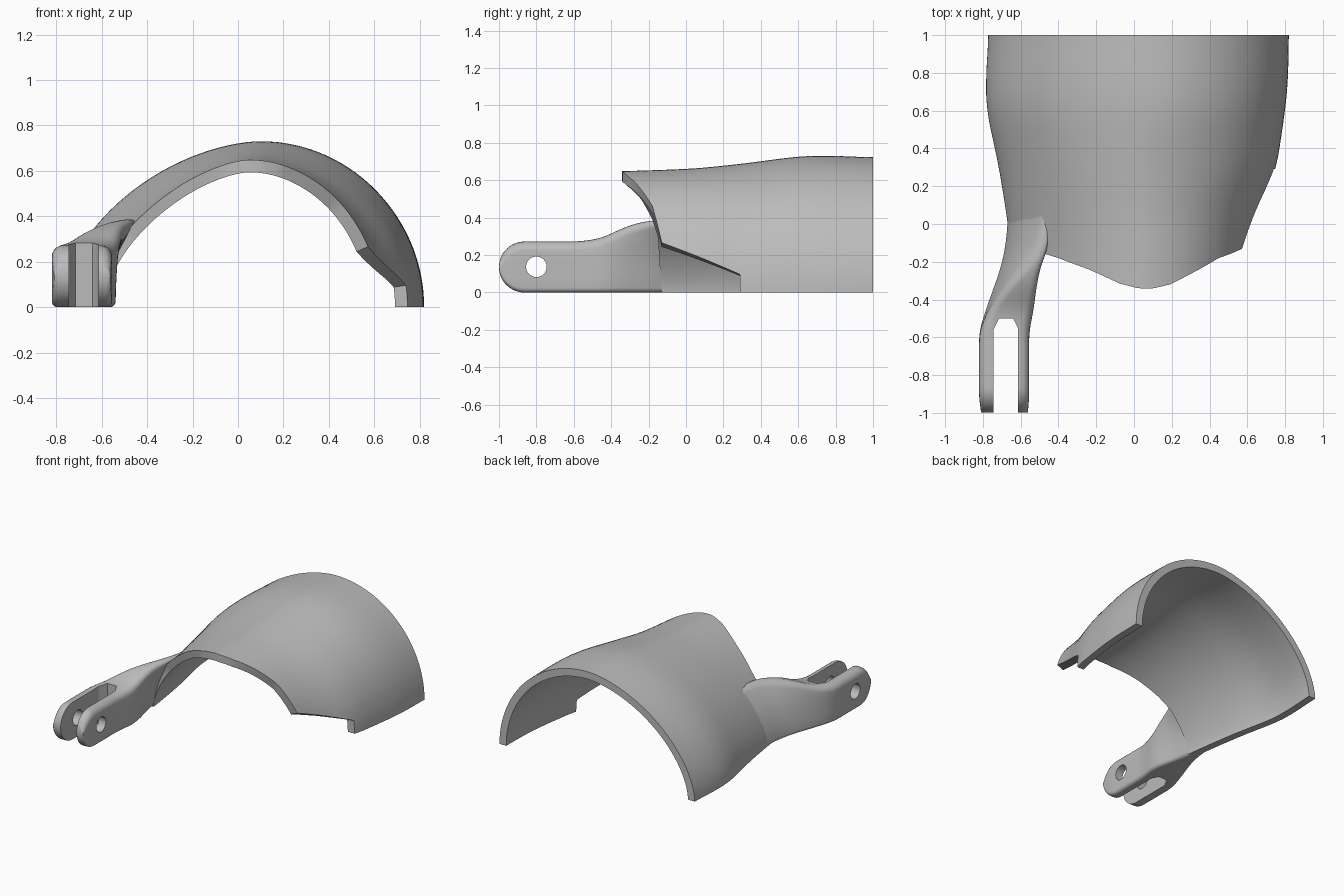
import bpy, bmesh, math
from mathutils import Matrix

cube = bpy.data.objects.get("Cube")
if cube:
    bpy.data.objects.remove(cube, do_unlink=True)

grey = bpy.data.materials.new("plain_grey")
grey.use_nodes = True
colour = (0.5, 0.5, 0.5, 1)
grey.diffuse_color = colour
grey.node_tree.nodes["Principled BSDF"].inputs["Base Color"].default_value = colour


def linear(keys, k):
    """Straight interpolation through rows of (key, values...)."""
    k = min(max(k, keys[0][0]), keys[-1][0])
    for a, b in zip(keys, keys[1:]):
        if k <= b[0]:
            f = (k - a[0]) / (b[0] - a[0])
            return [p + (q - p) * f for p, q in zip(a[1:], b[1:])]


def smooth(keys, k, width):
    """Interpolation with the corners rounded by averaging."""
    rows = [linear(keys, k + width * s / 4) for s in range(-4, 5)]
    return [sum(c) / len(rows) for c in zip(*rows)]


def finish(name, bm):
    bmesh.ops.recalc_face_normals(bm, faces=bm.faces)
    mesh = bpy.data.meshes.new(name)
    bm.to_mesh(mesh)
    bm.free()
    mesh.materials.append(grey)
    ob = bpy.data.objects.new(name, mesh)
    bpy.context.collection.objects.link(ob)
    return ob


def shade(ob, angle):
    bpy.ops.object.select_all(action='DESELECT')
    ob.select_set(True)
    bpy.context.view_layer.objects.active = ob
    bpy.ops.object.shade_smooth_by_angle(angle=math.radians(angle))


# Curved shell: y, crown x, half width on each side, height, flatness of the arm side
sections = [(-0.34, 0.05, 0.54, 0.68, 0.648, 1.25), (-0.13, 0.05, 0.57, 0.70, 0.655, 1.25),
            (0.05, 0.05, 0.61, 0.725, 0.662, 1.22), (0.3, 0.06, 0.695, 0.775, 0.688, 1.18),
            (0.6, 0.10, 0.70, 0.88, 0.728, 1.15), (0.75, 0.10, 0.715, 0.885, 0.732, 1.15),
            (1, 0.10, 0.72, 0.87, 0.722, 1.15)]
# Front rim: angle around the arch, y
rim = [(0, 0.29), (8, 0.29), (9, 0.265), (17, 0.06), (24, -0.13), (45, -0.18), (60, -0.25),
       (75, -0.32), (85, -0.342), (95, -0.34), (105, -0.315), (120, -0.24), (135, -0.18),
       (145, -0.15), (180, -0.13)]
THICK = 0.055


def shell_point(deg, y, inset):
    cx, left, right, height, flat = smooth(sections, y, 0.09)
    t = math.radians(deg)
    c, s = math.cos(t), max(math.sin(t), 0)
    half, power = (left, 1) if c >= 0 else (right, flat)
    x = math.copysign(abs(c) ** power, c) * (half - inset)
    return cx + x, y, (height - inset) * (s ** power if s > 1e-6 else 0)


angles = sorted(set(range(0, 181, 3)) | {8, 17})
steps = 28
bm = bmesh.new()
layers = []
for inset in (0, THICK):
    grid = []
    for deg in angles:
        front = linear(rim, deg)[0]
        grid.append([bm.verts.new(shell_point(deg, front + (1 - front) * j / steps, inset))
                     for j in range(steps + 1)])
    layers.append(grid)
    for a, b in zip(grid, grid[1:]):
        for j in range(steps):
            bm.faces.new((a[j], a[j + 1], b[j + 1], b[j]))
outer, inner = layers
for i in range(len(angles) - 1):
    for j in (0, steps):
        bm.faces.new((outer[i][j], outer[i + 1][j], inner[i + 1][j], inner[i][j]))
for i in (0, -1):
    for j in range(steps):
        bm.faces.new((outer[i][j], outer[i][j + 1], inner[i][j + 1], inner[i][j]))
shell = finish("curved_shell", bm)
shade(shell, 35)

# Hinge arm: y, bottom outer x, bottom inner x, top outer x, top inner x, height, bulge
arm_keys = [(-1, -0.805, -0.565, -0.805, -0.565, 0.272, 0),
            (-0.95, -0.82, -0.555, -0.82, -0.555, 0.272, 0),
            (-0.57, -0.82, -0.555, -0.82, -0.555, 0.272, 0),
            (-0.45, -0.785, -0.535, -0.765, -0.53, 0.29, 0),
            (-0.35, -0.75, -0.55, -0.69, -0.51, 0.34, 0.005),
            (-0.25, -0.715, -0.575, -0.605, -0.485, 0.375, 0.015),
            (-0.15, -0.69, -0.595, -0.53, -0.445, 0.387, 0.025),
            (-0.05, -0.677, -0.615, -0.495, -0.435, 0.385, 0.032),
            (0.05, -0.67, -0.632, -0.48, -0.445, 0.375, 0.034),
            (0.14, -0.68, -0.65, -0.49, -0.46, 0.37, 0.034)]
RADIUS = 0.136
CENTRE = RADIUS - 1


def arm_ring(bm, y):
    bl, br, tl, tr, h, bulge = smooth(arm_keys, y, 0.05)
    low = 0
    if y < CENTRE:
        half = math.sqrt(max(RADIUS ** 2 - (y - CENTRE) ** 2, 0))
        low, h = RADIUS - half, RADIUS + half

    def edge_point(sx, z, shift):
        f = z / h
        edge = br + (tr - br) * f if sx > 0 else bl + (tl - bl) * f
        return bm.verts.new((edge + shift - 4 * bulge * f * (1 - f), y, z))

    ring = []
    # Rounded corners, tighter along the flat underside
    for sx, sz, start in ((1, 1, 0), (-1, 1, 90), (-1, -1, 180), (1, -1, 270)):
        r = min(0.05 if sz > 0 else 0.025, (h - low) * 0.45, (tr - tl) * 0.45, (br - bl) * 0.45)
        corner = []
        for k in range(6):
            a = math.radians(start + 18 * k)
            z = (h if sz > 0 else low) + sz * r * (abs(math.sin(a)) - 1)
            corner.append(edge_point(sx, z, sx * r * (abs(math.cos(a)) - 1)))
        ring += corner
        # Points up the sides let them curve with the shell
        if sx != sz:
            first, last = (h - 0.05, low + 0.025) if sx < 0 else (low + 0.025, h - 0.05)
            if h - low > 0.15:
                rows = [first + (last - first) * q / 4 for q in (1, 2, 3)]
            else:
                rows = [low + (h - low) * q for q in ((0.54, 0.5, 0.46) if sx < 0 else (0.46, 0.5, 0.54))]
            ring += [edge_point(sx, z, 0) for z in rows]
    return ring


bm = bmesh.new()
ys = [CENTRE - RADIUS * math.cos(math.radians(d)) for d in range(6, 90, 7)]
ys += [CENTRE + (0.12 - CENTRE) * k / 38 for k in range(39)]
rings = [arm_ring(bm, y) for y in ys]
for a, b in zip(rings, rings[1:]):
    for i in range(len(a)):
        j = (i + 1) % len(a)
        bm.faces.new((a[i], a[j], b[j], b[i]))
bm.faces.new(rings[0])
bm.faces.new(rings[-1])
arm = finish("hinge_arm", bm)

# Cutters: fork slot with chamfered end, and pin hole
bm = bmesh.new()
outline = [(-0.745, -1.1), (-0.745, -0.56), (-0.715, -0.5), (-0.64, -0.5), (-0.615, -0.55),
           (-0.615, -1.1)]
face = bm.faces.new([bm.verts.new((x, y, -0.1)) for x, y in outline])
top = bmesh.ops.extrude_face_region(bm, geom=[face])["geom"]
bmesh.ops.translate(bm, vec=(0, 0, 0.6), verts=[v for v in top if isinstance(v, bmesh.types.BMVert)])
slot = finish("slot_cutter", bm)

bm = bmesh.new()
bmesh.ops.create_cone(bm, cap_ends=True, segments=40, radius1=0.055, radius2=0.055, depth=0.6,
                      matrix=Matrix.Translation((-0.69, -0.8, 0.137)) @ Matrix.Rotation(math.pi / 2, 4, 'Y'))
hole = finish("pin_hole_cutter", bm)

bpy.context.view_layer.objects.active = arm
for cutter in (slot, hole):
    cutter.hide_render = True
    mod = arm.modifiers.new("cut", 'BOOLEAN')
    mod.operation = 'DIFFERENCE'
    mod.solver = 'EXACT'
    mod.object = cutter
    bpy.ops.object.modifier_apply(modifier=mod.name)
    bpy.data.objects.remove(cutter, do_unlink=True)
shade(arm, 35)
